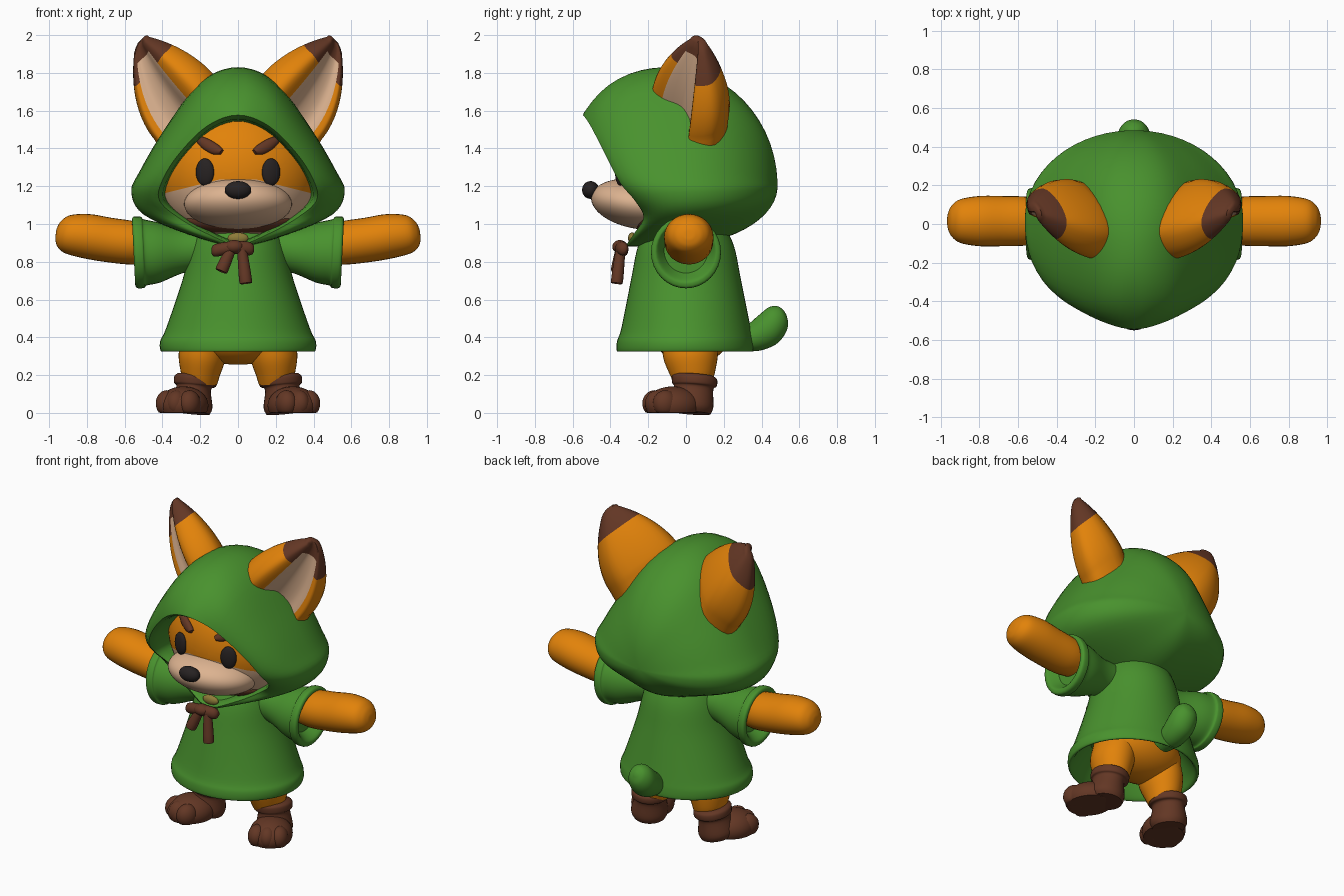
import bpy, bmesh
from math import sin, cos, pi, sqrt, radians
from mathutils import Vector, Matrix

cube = bpy.data.objects.get("Cube")
if cube:
    bpy.data.objects.remove(cube, do_unlink=True)


def material(name, rgb):
    m = bpy.data.materials.new(name)
    m.use_nodes = True
    m.diffuse_color = (*rgb, 1)
    node = next(n for n in m.node_tree.nodes if n.type == 'BSDF_PRINCIPLED')
    node.inputs["Base Color"].default_value = (*rgb, 1)
    node.inputs["Roughness"].default_value = 0.8
    return m


green = material("cloth_green", (0.066, 0.287, 0.027))
orange = material("fur_orange", (0.76, 0.225, 0.003))
cream = material("fur_cream", (0.72, 0.45, 0.28))
brown = material("leather_brown", (0.125, 0.038, 0.018))
dark = material("eye_dark", (0.02, 0.016, 0.016))
olive = material("shirt_olive", (0.27, 0.2, 0.04))
parts = []


def finish(name, bm, mats):
    bmesh.ops.recalc_face_normals(bm, faces=bm.faces)
    mesh = bpy.data.meshes.new(name)
    bm.to_mesh(mesh)
    bm.free()
    for m in mats:
        mesh.materials.append(m)
    ob = bpy.data.objects.new(name, mesh)
    bpy.context.collection.objects.link(ob)
    parts.append(ob)
    return ob


def spline(pts, steps, closed=False):
    """Catmull-Rom curve through tuples of any length."""
    n, out = len(pts), []
    get = (lambda i: pts[i % n]) if closed else (lambda i: pts[min(max(i, 0), n - 1)])
    for i in range(n if closed else n - 1):
        for k in range(steps):
            t = k / steps
            out.append(tuple(
                b + t * (c - a) / 2 + t * t * (2 * a - 5 * b + 4 * c - d) / 2
                + t ** 3 * (3 * b - a - 3 * c + d) / 2
                for a, b, c, d in zip(get(i - 1), get(i), get(i + 1), get(i + 2))))
    return out if closed else out + [pts[-1]]


def loft(name, rings, mats, pick=None):
    """Skin closed rings and cap both ends; pick(i, j) gives the material slot."""
    bm = bmesh.new()
    rows = [[bm.verts.new(p) for p in ring] for ring in rings]
    n = len(rows[0])
    for i in range(len(rows) - 1):
        for j in range(n):
            k = (j + 1) % n
            f = bm.faces.new((rows[i][j], rows[i][k], rows[i + 1][k], rows[i + 1][j]))
            f.material_index = pick(i, j) if pick else 0
    for i, row in ((0, rows[0]), (len(rows) - 2, rows[-1])):
        bm.faces.new(row).material_index = pick(i, 0) if pick else 0
    return finish(name, bm, mats)


def tube(name, path, mat, steps=5, sides=32):
    """Elliptic rings (x, y, z, radius_a, radius_b) set square to the chord of the path."""
    axis = (Vector(path[-1][:3]) - Vector(path[0][:3])).normalized()
    u = Vector((0, 1, 0)).cross(axis).normalized()
    v = axis.cross(u)
    rings = []
    for x, y, z, a, b in spline(path, steps):
        angles = [2 * pi * k / sides for k in range(sides)]
        rings.append([Vector((x, y, z)) + u * a * cos(t) + v * b * sin(t) for t in angles])
    return loft(name, rings, [mat])


def ball(name, centre, radii, mats, rot=(0, 'X'), floor=False, segs=32, cuts=(), pick=None):
    bm = bmesh.new()
    mat = (Matrix.Translation(centre) @ Matrix.Rotation(radians(rot[0]), 4, rot[1])
           @ Matrix.Diagonal((*radii, 1)))
    bmesh.ops.create_uvsphere(bm, u_segments=segs, v_segments=segs * 3 // 4, radius=1, matrix=mat)
    for co, no in cuts:
        bmesh.ops.bisect_plane(bm, geom=bm.verts[:] + bm.edges[:] + bm.faces[:],
                               plane_co=co, plane_no=no)
    for f in bm.faces:
        f.material_index = pick(f.calc_center_median()) if pick else 0
    if floor:
        for v in bm.verts:
            v.co.z = max(v.co.z, 0)
    return finish(name, bm, mats)


# Hood: skinned from the face opening, over the widest section, to the back
def loop(half):
    return spline(half + [(-x, y, z) for x, y, z in half[-2:0:-1]], 5, closed=True)


rim = loop([(0, -.54, 1.59), (.17, -.5, 1.53), (.33, -.42, 1.37), (.42, -.345, 1.22),
            (.43, -.265, 1.12), (.33, -.22, 1.03), (.17, -.27, .94), (0, -.31, .88)])
widest = loop([(0, -.1, 1.83), (.2, -.06, 1.75), (.39, -.02, 1.5), (.52, 0, 1.28),
               (.565, .02, 1.17), (.5, 0, 1.05), (.25, -.08, .94), (0, -.1, .88)])


def inner(scale, push, depth=None):
    return [(x * scale, y + push if depth is None else depth, 1.2 + (z - 1.2) * scale)
            for x, y, z in rim]


hood = [inner(.84, 0, .05), inner(.91, .05), inner(.93, .015), inner(.965, -.005)]
for i in range(9):
    s = i / 8
    ring = []
    for r, m in zip(rim, widest):
        r, m = Vector(r), Vector(m)
        pull = .65 + .2 * min(1, abs(m.x) / .2)
        c = Vector((m.x, m.y + (r.y - m.y) * pull, m.z))
        ring.append(r * (1 - s) ** 2 + c * 2 * s * (1 - s) + m * s * s)
    hood.append(ring)
for i in range(1, 15):
    a = pi / 2 * i / 14.3
    hood.append([(x * cos(a), y + (.485 - y) * sin(a), 1.2 + (z - 1.2) * cos(a))
                 for x, y, z in widest])
loft("hood", hood, [green])

# Head, muzzle and face, with the fur line cut cleanly into the mesh
HEAD, SIZE = Vector((0, -.03, 1.27)), Vector((.425, .345, .385))
fur_cuts = [((0, 0, 1.235), (0, 0, 1))] + [((0, 0, 1.26), (s * .25, 0, 1)) for s in (1, -1)]


def face_y(x, z):
    d = 1 - (x / SIZE.x) ** 2 - ((z - HEAD.z) / SIZE.z) ** 2
    return HEAD.y - SIZE.y * sqrt(max(d, 0))


def fur(p):
    return 1 if p.z < min(1.235, 1.26 - .25 * abs(p.x)) else 0


ball("head", HEAD, SIZE, [orange, cream], segs=64, cuts=fur_cuts, pick=fur)
ball("muzzle", (0, -.255, 1.105), (.285, .25, .13), [orange, cream], (-10, 'X'),
     segs=64, cuts=fur_cuts, pick=fur)
ball("nose", (0, -.505, 1.18), (.07, .045, .047), [dark])
ball("scarf", (0, -.09, 1.02), (.31, .2, .09), [brown])
ball("shirt_patch", (0, -.285, .925), (.055, .022, .03), [olive])

# Tunic with a rolled hem, open underneath
tube("tunic", [(0, 0, .5, .28, .24), (0, 0, .38, .36, .31), (0, -.005, .33, .39, .345),
               (0, -.005, .33, .41, .362), (0, -.005, .38, .412, .36), (0, 0, .45, .38, .342),
               (0, 0, .7, .295, .292), (0, 0, .88, .25, .255), (0, 0, 1, .2, .2)], green, 5, 48)
ball("hips", (0, .03, .42), (.3, .2, .165), [orange])
tube("tail", [(0, .25, .38, .05, .06), (0, .35, .395, .075, .075), (0, .43, .44, .085, .09),
              (0, .48, .485, .078, .085), (0, .515, .515, .05, .055), (0, .527, .527, .012, .012)],
     green)

# Neck tie
tube("tie_bar", [(-.14, -.33, .855, .015, .015), (-.12, -.335, .86, .033, .03),
                 (-.03, -.345, .875, .034, .035), (.06, -.335, .87, .036, .03),
                 (.085, -.33, .87, .015, .015)], brown, 4, 16)
ball("tie_knot", (-.02, -.35, .88), (.05, .04, .035), [brown])
for name, x0, x1, z1 in (("tie_end_a", -.03, -.085, .76), ("tie_end_b", .02, .04, .7)):
    tube(name, [(x0, -.345, .88, .025, .025), (x1, -.365, z1, .034, .032),
                (x1, -.365, z1 - .008, .02, .02)], brown, 4, 16)


# Ear: a loop on the hood, shrinking towards the tip, with a pale hollow in front
ear_base = spline([(.43, .03, 1.45), (.44, .16, 1.47), (.32, .23, 1.6), (.2, .13, 1.72),
                   (.13, -.02, 1.79), (.15, -.13, 1.76), (.21, -.18, 1.7), (.25, -.13, 1.64),
                   (.28, -.03, 1.59), (.345, .02, 1.53), (.395, .015, 1.48)], 4, closed=True)


def ear(name, s):
    foot, tip = Vector((.31, .02, 1.61)), Vector((.515, .065, 1.945))
    steps, rings = 24, []
    for i in range(-5, steps + 1):
        u = i / steps
        v = max(u, 0)
        size = 1 - .75 * v ** 1.8
        centre = foot.lerp(tip, v) + (tip - foot) * min(u, 0)
        centre.x += .08 * v * (1 - v)
        rings.append([centre + (Vector(p) - foot) * size for p in ear_base])
    for scale, lift in ((.8, .018), (.45, .03)):
        rings.append([tip + (p - tip) * scale + Vector((0, 0, lift)) for p in rings[steps + 5]])
    rings = [[(s * p.x, p.y, p.z) for p in ring] for ring in rings]

    def pick(i, j):
        u = (i - 5) / steps
        if 28 <= j <= 39 and u < .84:
            return 1
        return 2 if u > .64 else 0
    loft(name, rings, [orange, cream, brown], pick)


# Paired parts
for side, s in (("left", 1), ("right", -1)):
    ear(side + "_ear", s)
    ball(side + "_eye", (s * .175, face_y(.175, 1.275) - .004, 1.275), (.05, .024, .072), [dark],
         (s * 18, 'Z'))
    brow = [(.085, 1.38, .014), (.12, 1.395, .029), (.18, 1.43, .028), (.238, 1.47, .006)]
    tube(side + "_brow", [(s * x, face_y(x, z) - .004, z, r, .02) for x, z, r in brow],
         brown, 4, 16)

    # Sleeve with a rolled cuff, and the mitten arm inside it
    sleeve = [(.08, .88, .1), (.28, .86, .115), (.42, .85, .16), (.49, .85, .175),
              (.505, .85, .188), (.54, .85, .19), (.552, .85, .175), (.545, .855, .155),
              (.49, .86, .12)]
    tube(side + "_sleeve", [(s * x, 0, z, r, r * .97) for x, z, r in sleeve], green)
    arm = [(.48, .89, .1), (.56, .9, .115), (.68, .915, .118), (.8, .935, .118),
           (.9, .945, .102), (.945, .945, .07), (.962, .945, .035), (.965, .945, .01)]
    tube(side + "_arm", [(s * x, .015, z, r, r * 1.1) for x, z, r in arm], orange)

    # Trouser leg and paw-shaped boot
    tube(side + "_leg", [(s * .2, .04, .16, .09, .1), (s * .2, .035, .21, .105, .12),
                         (s * .19, .025, .3, .125, .145), (s * .17, .02, .4, .12, .15)], orange)
    tube(side + "_boot_shaft", [(s * .245, .03, 0, .095, .1), (s * .245, .03, .04, .11, .115),
                                (s * .235, .04, .13, .092, .105),
                                (s * .228, .045, .15, .112, .118),
                                (s * .225, .045, .185, .112, .12),
                                (s * .225, .045, .2, .095, .1)], brown)
    ball(side + "_foot", (s * .29, -.07, .04), (.13, .15, .1), [brown], (s * 25, 'Z'), floor=True)
    turn = Matrix.Rotation(radians(s * 25), 3, 'Z')
    for k, label in ((-1, "inner"), (0, "middle"), (1, "outer")):
        p = Vector((s * .29, -.08, .05)) + turn @ Vector((s * k * .067, -.078 + abs(k) * .015, 0))
        ball(f"{side}_{label}_toe", p, (.056, .068, .07), [brown], (s * 25, 'Z'),
             floor=True, segs=20)

# Smooth shading with crisp creases
bpy.ops.object.select_all(action='DESELECT')
for ob in parts:
    ob.select_set(True)
bpy.context.view_layer.objects.active = parts[0]
bpy.ops.object.shade_smooth_by_angle(angle=radians(50))
